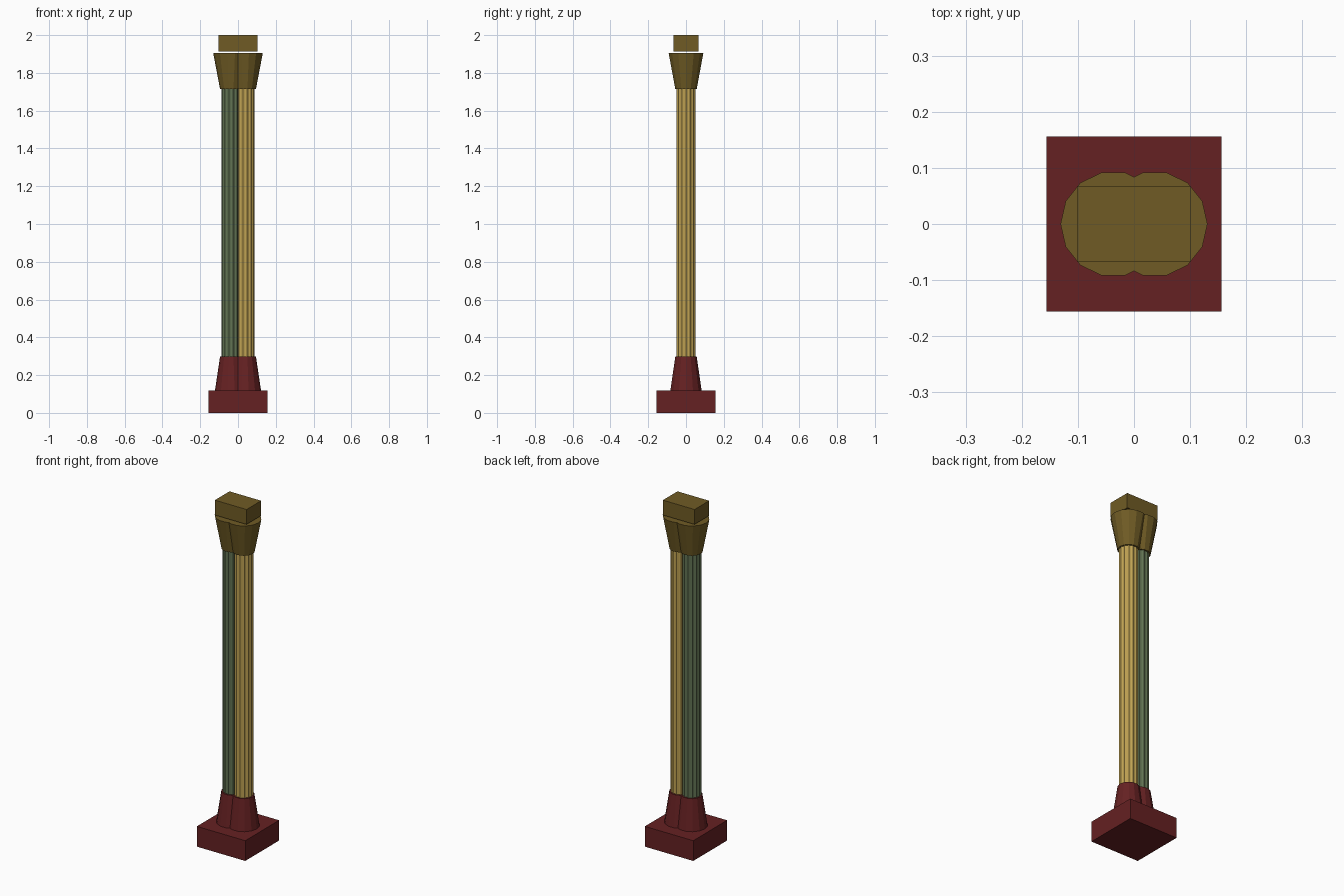
import bpy, bmesh, math

old = bpy.data.objects.get("Cube")
if old:
    bpy.data.objects.remove(old, do_unlink=True)


def material(name, rgb):
    m = bpy.data.materials.new(name)
    m.use_nodes = True
    col = (*rgb, 1)
    m.diffuse_color = col
    m.node_tree.nodes["Principled BSDF"].inputs["Base Color"].default_value = col
    return m


RED = material("dark red", (0.13, 0.015, 0.016))
BRONZE = material("bronze", (0.16, 0.105, 0.018))
GOLD = material("pale gold", (0.52, 0.36, 0.085))
GREEN = material("grey green", (0.12, 0.17, 0.085))

SIDES = 14
OFFSET = 0.037  # distance of each column axis from the middle


def finish(bm, name, mat):
    bmesh.ops.recalc_face_normals(bm, faces=bm.faces)
    me = bpy.data.meshes.new(name)
    bm.to_mesh(me)
    bm.free()
    me.materials.append(mat)
    ob = bpy.data.objects.new(name, me)
    bpy.context.collection.objects.link(ob)
    return ob


def block(name, mat, hx, hy, z0, z1):
    bm = bmesh.new()
    bmesh.ops.create_cube(bm, size=1)
    for v in bm.verts:
        v.co = (v.co.x * 2 * hx, v.co.y * 2 * hy, z0 + (v.co.z + 0.5) * (z1 - z0))
    return finish(bm, name, mat)


def half_drum(name, mat, side, z0, z1, r0, r1, radii=(1,)):
    """Tapered prism on one column axis, trimmed at the middle plane.
    Radii repeat around the rim to form flutes."""
    bm = bmesh.new()
    n = SIDES * len(radii)
    rings = []
    for z, r in ((z0, r0), (z1, r1)):
        ring = []
        for i in range(n):
            a = math.tau * i / n
            k = r * radii[i % len(radii)]
            ring.append(bm.verts.new((side * (OFFSET + k * math.cos(a)), k * math.sin(a), z)))
        rings.append(ring)
    low, high = rings
    bm.faces.new(low)
    bm.faces.new(high)
    for i in range(n):
        j = (i + 1) % n
        bm.faces.new((low[i], low[j], high[j], high[i]))
    geom = bm.verts[:] + bm.edges[:] + bm.faces[:]
    bmesh.ops.bisect_plane(bm, geom=geom, plane_co=(0, 0, 0),
                           plane_no=(side, 0, 0), clear_inner=True)
    return finish(bm, name, mat)


# Square foot and top block
block("plinth", RED, 0.156, 0.156, 0, 0.118)
block("top_block", BRONZE, 0.102, 0.067, 1.913, 2.0)

# Paired bases, fluted shafts and capitals
for side, word, colour in ((1, "left", GOLD), (-1, "right", GREEN)):
    half_drum(word + "_base", RED, side, 0.118, 0.298, 0.085, 0.058)
    half_drum(word + "_shaft", colour, side, 0.29, 1.72, 0.051, 0.051, (1, 0.91))
    half_drum(word + "_capital", BRONZE, side, 1.714, 1.904, 0.058, 0.094)
